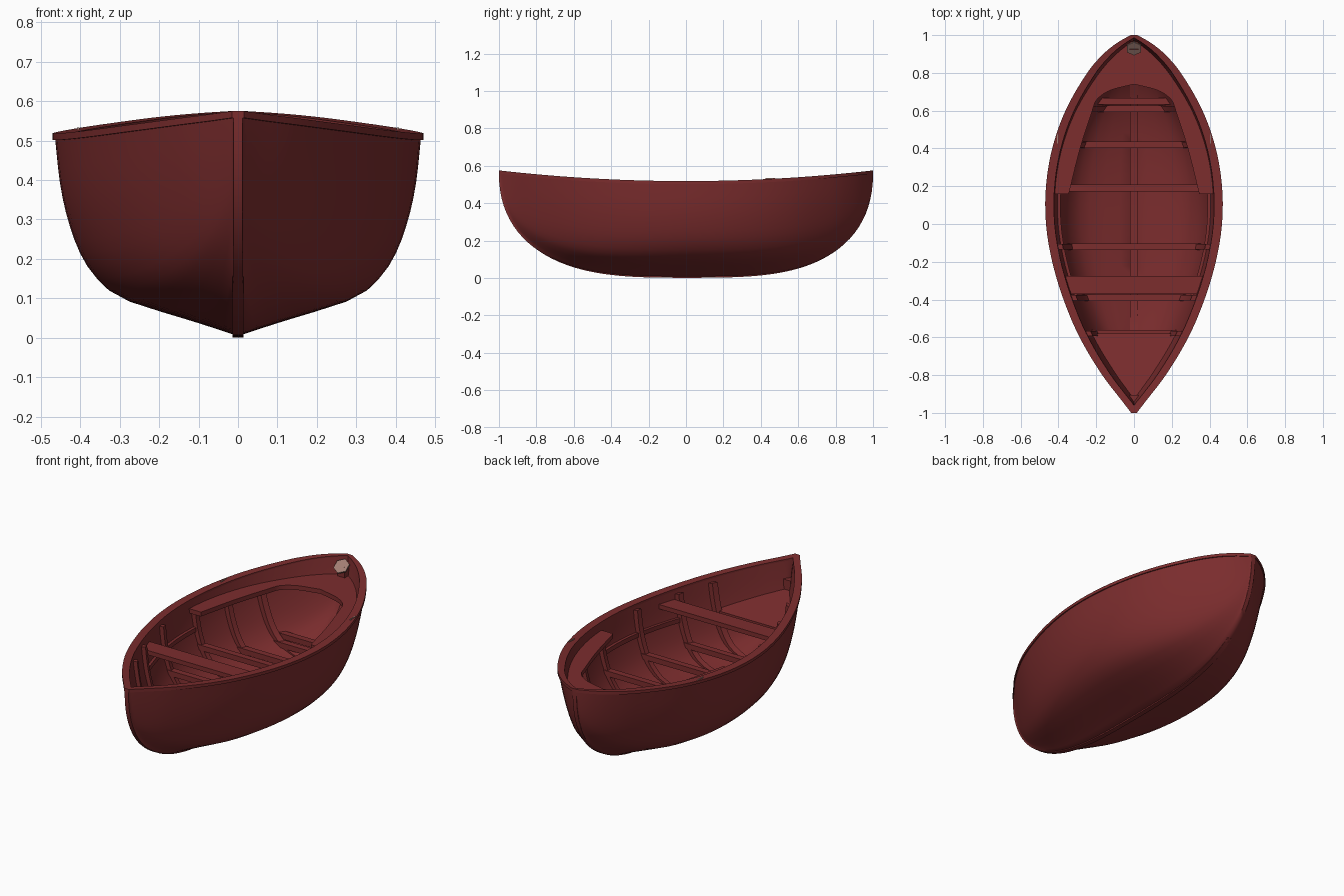
import bpy
import bmesh
import math
from mathutils import Vector, Matrix

if "Cube" in bpy.data.objects:
    bpy.data.objects.remove(bpy.data.objects["Cube"], do_unlink=True)


def material(name, rgb):
    m = bpy.data.materials.new(name)
    m.use_nodes = True
    m.diffuse_color = (*rgb, 1)
    m.node_tree.nodes["Principled BSDF"].inputs["Base Color"].default_value = (*rgb, 1)
    return m


RED = material("dark red paint", (0.2, 0.026, 0.027))
GREY = material("worn grey metal", (0.36, 0.21, 0.175))

# Half-breadth along the length, midship section, and stern bench opening
BREADTH = [(-1, .012), (-.95, .05), (-.8, .165), (-.6, .285), (-.4, .37), (-.2, .43), (0, .463),
           (.2, .463), (.4, .43), (.6, .36), (.8, .245), (.9, .16), (.96, .085), (1, .015)]
SECTION = [(0, .02), (.07, .26), (.175, .62), (.265, .755), (.39, .853), (.57, .927), (.75, .97), (1, 1)]
OPENING = [(.16, .345), (.4, .285), (.6, .22), (.66, .195), (.71, .12), (.74, 0)]
WALL = .04


def curve(table, v):
    """Smooth interpolation through a small table."""
    v = min(max(v, table[0][0]), table[-1][0])
    n = len(table) - 1
    i = next(k for k in range(n) if v <= table[k + 1][0])

    def slope(k):
        a, b = table[max(k - 1, 0)], table[min(k + 1, n)]
        return (b[1] - a[1]) / (b[0] - a[0])
    (x0, y0), (x1, y1) = table[i], table[i + 1]
    h = x1 - x0
    s = (v - x0) / h
    return ((1 + 2 * s) * (1 - s) ** 2 * y0 + s * (1 - s) ** 2 * h * slope(i)
            + s * s * (3 - 2 * s) * y1 + s * s * (s - 1) * h * slope(i + 1))


def top(y):
    return .515 + .057 * y * y


def keel(y):
    a = min(abs(y), 1)
    p = 3.2 if y < 0 else 3.45
    return .008 + .552 * (1 - (1 - a ** p) ** (1 / 2.2))


def floor(y):
    return min(keel(y) + WALL, top(y) - .012)


def outer_x(y, t):
    w = abs(y) ** 3
    return max(.012, (curve(BREADTH, y) - .002) * (curve(SECTION, t) * (1 - w) + t ** .6 * w))


def inner_x(y, z):
    t = (z - floor(y)) / (top(y) - floor(y))
    return max(0, outer_x(y, min(max(t, 0), 1)) - WALL)


def finish(name, bm, mat, smooth=True):
    bmesh.ops.remove_doubles(bm, verts=bm.verts, dist=.0002)
    bmesh.ops.recalc_face_normals(bm, faces=bm.faces)
    me = bpy.data.meshes.new(name)
    bm.to_mesh(me)
    bm.free()
    me.materials.append(mat)
    ob = bpy.data.objects.new(name, me)
    bpy.context.collection.objects.link(ob)
    if smooth:
        bpy.ops.object.select_all(action="DESELECT")
        ob.select_set(True)
        bpy.context.view_layer.objects.active = ob
        bpy.ops.object.shade_smooth_by_angle(angle=math.radians(40))
    return ob


def loft(name, rings, mirror=False):
    """Skin closed rings of points, capping both ends."""
    bm = bmesh.new()
    for side in ((1, -1) if mirror else (1,)):
        vs = [[bm.verts.new((side * x, y, z)) for x, y, z in r] for r in rings]
        n = len(vs[0])
        for a, b in zip(vs, vs[1:]):
            for i in range(n):
                j = (i + 1) % n
                bm.faces.new((a[i], a[j], b[j], b[i]))
        bm.faces.new(vs[0])
        bm.faces.new(vs[-1])
    return finish(name, bm, RED)


def strip(name, ys, fn, mirror=True):
    """Sweep a rectangle whose size is given by fn(y) -> x0, x1, z0, z1."""
    rings = []
    for y in ys:
        x0, x1, z0, z1 = fn(y)
        rings.append([(x0, y, z0), (x1, y, z0), (x1, y, z1), (x0, y, z1)])
    return loft(name, rings, mirror=mirror)


def span(a, b, n):
    return [a + (b - a) * i / n for i in range(n + 1)]


def box(name, centre, size, mat=RED):
    bm = bmesh.new()
    bmesh.ops.create_cube(bm, size=1, matrix=Matrix.Translation(Vector(centre))
                          @ Matrix.Diagonal((*size, 1)))
    return finish(name, bm, mat, False)


# Hull shell with an inner skin
LENGTHS = [-math.cos(math.pi * i / 56) for i in range(57)]
HEIGHTS = [(i / 16) ** 1.3 for i in range(17)]


def hull_ring(y):
    k, f, h = keel(y), floor(y), top(y)
    out = [(outer_x(y, t), y, k + t * (h - k)) for t in HEIGHTS]
    inn = [(inner_x(y, f + t * (h - f)), y, f + t * (h - f)) for t in HEIGHTS]

    def flip(p):
        return [(-x, v, z) for x, v, z in p]
    return flip(out)[::-1] + out + inn[::-1] + flip(inn)


loft("hull", [hull_ring(y) for y in LENGTHS])

# Gunwale rail, and keel strip fading into the hull at both ends
strip("gunwale_rail", LENGTHS, lambda y: (max(0, curve(BREADTH, y) - .043), curve(BREADTH, y) + .003,
                                          top(y) - .014, top(y) + .003))
strip("keel_strip", span(-.8, .8, 40),
      lambda y: (-.014, .014, keel(y) - .007 * (1 - y * y / .64), keel(y) + .015), False)

# Horseshoe bench around the stern
BENCH_Z = .475
strip("stern_bench", span(.16, .62, 10) + span(.64, .74, 10) + span(.76, .97, 8),
      lambda y: (max(0, curve(OPENING, y)) if y < .74 else 0, inner_x(y, BENCH_Z) + .008,
                 BENCH_Z - .025, BENCH_Z))

# Rowing thwart
strip("thwart", span(-.37, -.275, 3),
      lambda y: (-inner_x(y, .46) - .01, inner_x(y, .46) + .01, .445, .47), False)


# Bow platform rising slightly towards the stem
def platform(y):
    z = .36 + .15 * (-.58 - y)
    x = inner_x(y, z) + .008
    return -x, x, z - .025, z


strip("bow_platform", span(-.95, -.58, 14), platform, False)


# Ribs that follow the inside of the hull and stop beneath the bench
def rib(y, half=.014, depth=.026):
    rings = []
    for v in (y - half, y + half):
        f = floor(v)
        h = BENCH_Z - .01 if y > .16 else top(v) - .02
        pts = [(inner_x(v, f + t * (h - f)), f + t * (h - f)) for t in HEIGHTS]
        wall = [(x + .006, v, z - .006) for x, z in pts]
        face = [(max(0, x - depth), v, min(max(z, f + depth), h)) for x, z in pts]
        rings.append(wall + face[::-1])
    loft("rib", rings, mirror=True)


# Cross bars resting on the ribs: position and height
for y, z in ((-.58, .33), (-.39, .24), (-.12, .26), (.19, .28), (.42, .2), (.61, .19), (.65, .22)):
    if y != .65:
        rib(y)
    strip("cross_bar", (y - .018, y + .018),
          lambda v: (-inner_x(v, z) - .006, inner_x(v, z) + .006, z - .03, z), False)

# Keelson along the floor and side stringers amidships
strip("keelson", span(-.6, .74, 30), lambda y: (-.02, .02, floor(y) - .01, floor(y) + .03), False)
strip("side_stringer", span(-.39, .19, 16),
      lambda y: (inner_x(y, .36) - .014, inner_x(y, .36) + .01, .345, .37))

# Bow block, stern block with its tilted plate, and rail plates
box("bow_block", (0, -.925, .435), (.045, .04, .06))
box("stern_block", (0, .945, .495), (.045, .04, .08))
bm = bmesh.new()
bmesh.ops.create_cone(bm, cap_ends=True, segments=6, radius1=.044, radius2=.044, depth=.009,
                      matrix=Matrix.Translation((0, .93, .533)) @ Matrix.Rotation(.65, 4, "X"))
finish("stern_plate", bm, GREY, False)
for s in (-1, 1):
    box("rail_plate", (s * .405, .45, top(.45) + .003), (.006, .05, .008), GREY)
